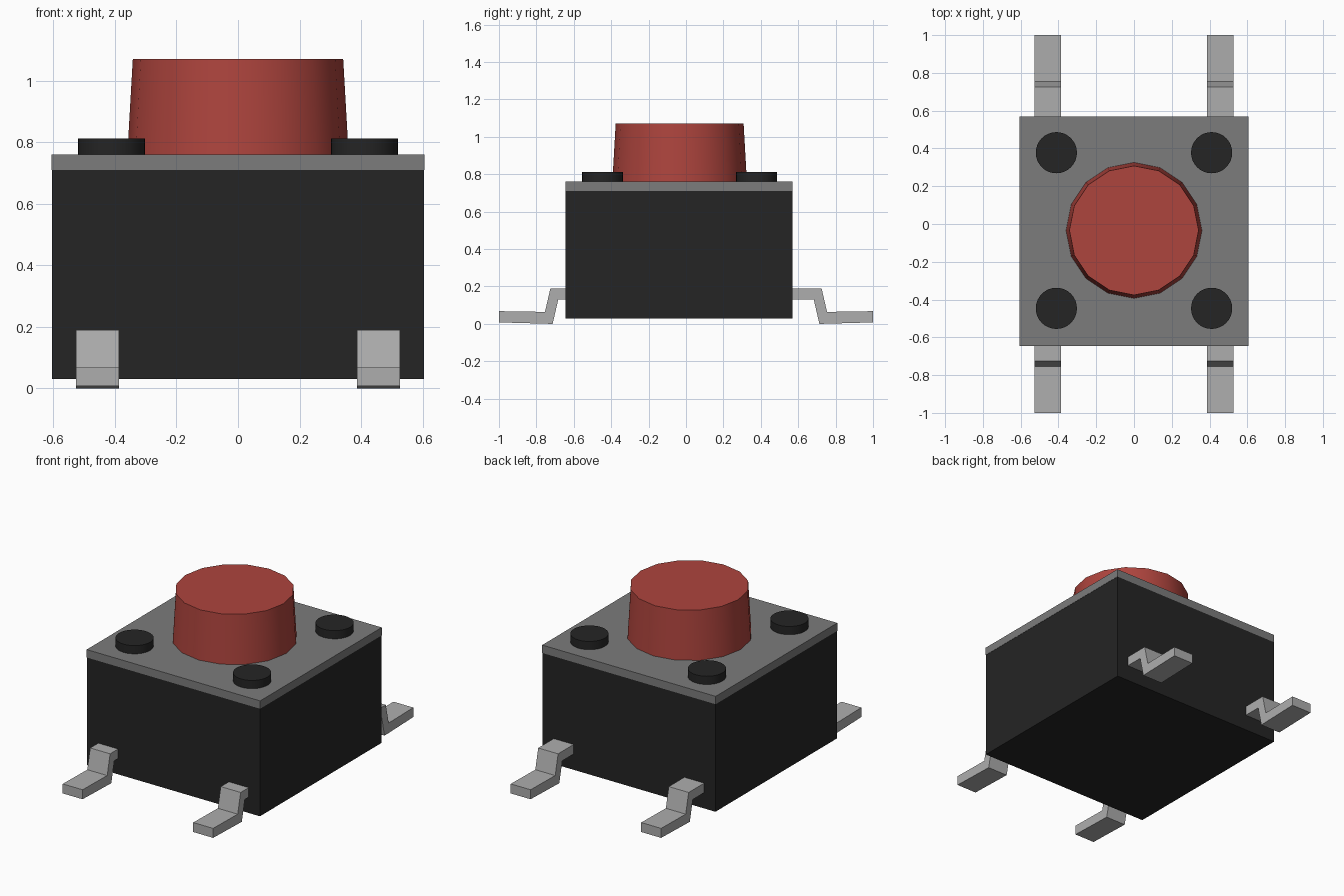
import bpy, bmesh, math

if "Cube" in bpy.data.objects:
    bpy.data.objects.remove(bpy.data.objects["Cube"], do_unlink=True)


def material(name, r, g, b):
    m = bpy.data.materials.new(name)
    m.use_nodes = True
    m.diffuse_color = (r, g, b, 1)
    m.node_tree.nodes["Principled BSDF"].inputs["Base Color"].default_value = (r, g, b, 1)
    return m


black = material("black plastic", 0.018, 0.018, 0.018)
grey = material("grey plate metal", 0.20, 0.20, 0.20)
silver = material("silver leg metal", 0.42, 0.42, 0.42)
red = material("red button", 0.42, 0.058, 0.047)

MID_Y = -0.0375  # the body sits slightly forward of the legs' centre


def make_object(name, bm, mat):
    bmesh.ops.recalc_face_normals(bm, faces=bm.faces)
    mesh = bpy.data.meshes.new(name)
    bm.to_mesh(mesh)
    bm.free()
    mesh.materials.append(mat)
    ob = bpy.data.objects.new(name, mesh)
    bpy.context.collection.objects.link(ob)
    return ob


def box(name, size_x, size_y, z0, z1, mat):
    bm = bmesh.new()
    bmesh.ops.create_cube(bm, size=1)
    for v in bm.verts:
        v.co = (v.co.x * size_x, v.co.y * size_y + MID_Y, z0 + (v.co.z + 0.5) * (z1 - z0))
    return make_object(name, bm, mat)


def cone(name, x, y, z0, z1, r0, r1, sides, mat):
    bm = bmesh.new()
    bmesh.ops.create_cone(bm, cap_ends=True, segments=sides, radius1=r0, radius2=r1, depth=z1 - z0)
    bmesh.ops.translate(bm, verts=bm.verts, vec=(x, y, (z0 + z1) / 2))
    ob = make_object(name, bm, mat)
    bpy.ops.object.select_all(action="DESELECT")
    ob.select_set(True)
    bpy.context.view_layer.objects.active = ob
    bpy.ops.object.shade_smooth_by_angle(angle=math.radians(30))
    return ob


# Housing and cover plate
box("housing", 1.21, 1.215, 0.03, 0.71, black)
box("cover_plate", 1.213, 1.215, 0.71, 0.76, grey)

# Tapered push button
cone("push_button", 0, -0.034, 0.755, 1.07, 0.36, 0.342, 16, red)

# Corner rivets and bent legs, one of each per corner
LEG = [(0.55, 0.19), (0.725, 0.19), (0.754, 0.064), (1.0, 0.068),
       (1.0, 0.008), (0.713, 0.0), (0.683, 0.13), (0.55, 0.13)]


def leg(name, side_x, side_y):
    bm = bmesh.new()
    x0, x1 = side_x * 0.387, side_x * 0.526
    face = bm.faces.new([bm.verts.new((x0, side_y * y, z)) for y, z in LEG])
    new = bmesh.ops.extrude_face_region(bm, geom=[face])["geom"]
    bmesh.ops.translate(bm, vec=(x1 - x0, 0, 0),
                        verts=[g for g in new if isinstance(g, bmesh.types.BMVert)])
    make_object(name, bm, silver)


for sx, side in ((1, "left"), (-1, "right")):
    for sy, end in ((-1, "front"), (1, "back")):
        cone(f"rivet_{end}_{side}", sx * 0.411, MID_Y + 0.003 + sy * 0.412, 0.75, 0.812,
             0.109, 0.109, 32, black)
        leg(f"leg_{end}_{side}", sx, sy)
